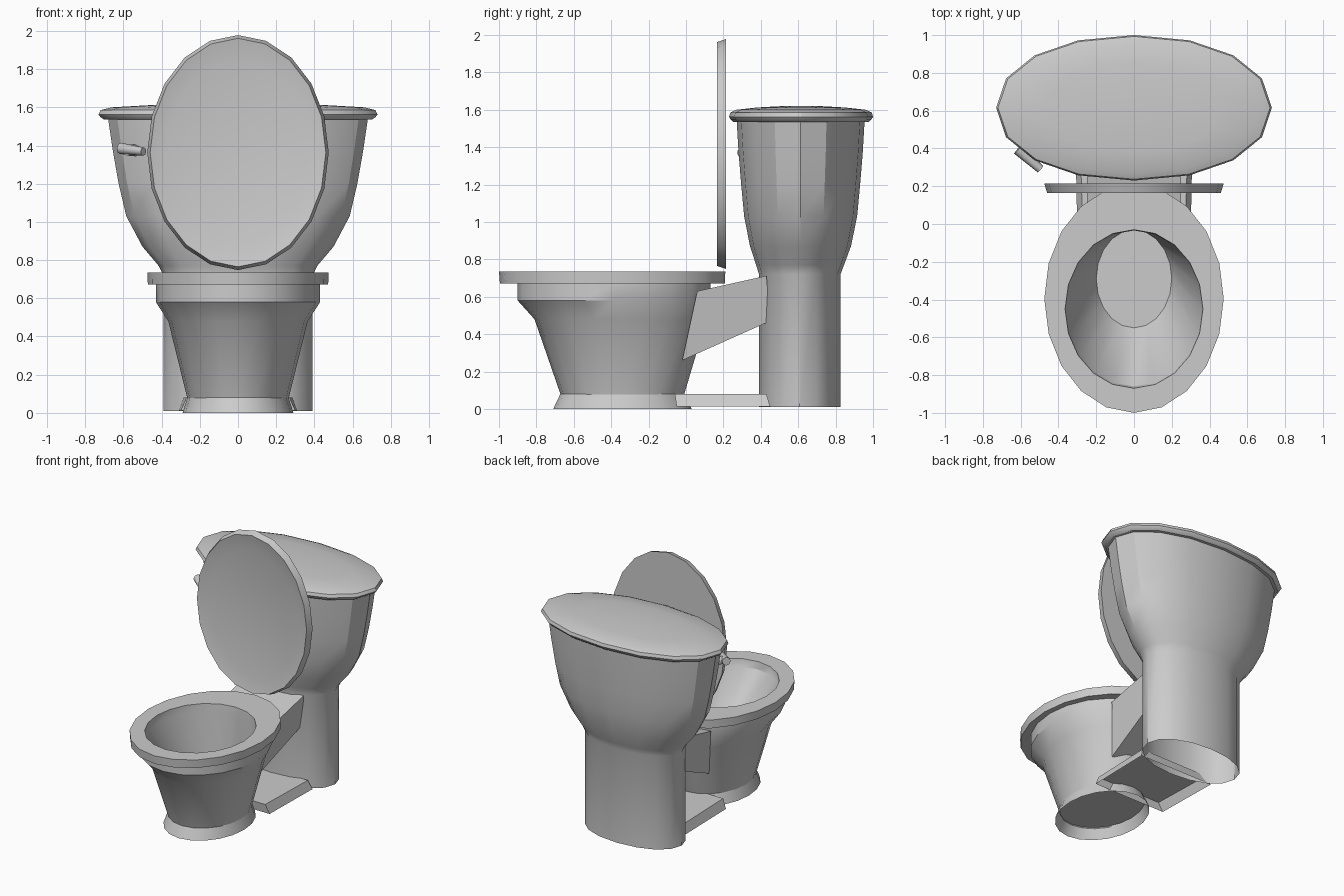
import bpy, bmesh, math
from mathutils import Vector

if "Cube" in bpy.data.objects:
    bpy.data.objects.remove(bpy.data.objects["Cube"])


def finish(bm, name, angle=32):
    bmesh.ops.recalc_face_normals(bm, faces=bm.faces)
    me = bpy.data.meshes.new(name)
    bm.to_mesh(me)
    bm.free()
    ob = bpy.data.objects.new(name, me)
    bpy.context.collection.objects.link(ob)
    bpy.ops.object.select_all(action='DESELECT')
    bpy.context.view_layer.objects.active = ob
    ob.select_set(True)
    bpy.ops.object.shade_smooth_by_angle(angle=math.radians(angle))
    return ob


def loft(name, rings, n, p=2.0, axis='z', cap_start=False, cap_end=False):
    """Skin oval rings (height, half_width, half_depth, centre) along z or y."""
    bm = bmesh.new()
    loops = []
    for h, a, b, c in rings:
        loop = []
        for i in range(n):
            t = 2 * math.pi * i / n
            u, v = (math.copysign(abs(f) ** (2 / p), f) if abs(f) > 1e-6 else 0
                    for f in (math.cos(t), math.sin(t)))
            co = (a * u, c + b * v, h) if axis == 'z' else (a * u, h, c + b * v)
            loop.append(bm.verts.new(co))
        loops.append(loop)
    for lo, hi in zip(loops, loops[1:]):
        for i in range(n):
            j = (i + 1) % n
            bm.faces.new((lo[i], lo[j], hi[j], hi[i]))
    if cap_start:
        bm.faces.new(loops[0])
    if cap_end:
        bm.faces.new(loops[-1])
    return finish(bm, name)


def prism(name, section, skip=()):
    """Symmetric solid from a side outline of (y, z, half_width)."""
    bm = bmesh.new()
    left = [bm.verts.new((-w, y, z)) for y, z, w in section]
    right = [bm.verts.new((w, y, z)) for y, z, w in section]
    bm.faces.new(left)
    bm.faces.new(right)
    n = len(section)
    for i in range(n):
        if i not in skip:
            j = (i + 1) % n
            bm.faces.new((left[i], left[j], right[j], right[i]))
    return finish(bm, name, 20)


def rod(name, p0, p1, r0, r1, n=8):
    bm = bmesh.new()
    d = Vector(p1) - Vector(p0)
    bmesh.ops.create_cone(bm, cap_ends=True, segments=n, radius1=r0, radius2=r1, depth=d.length)
    rot = d.to_track_quat('Z', 'Y').to_matrix()
    for v in bm.verts:
        v.co = rot @ v.co + (Vector(p0) + Vector(p1)) / 2
    return finish(bm, name, 50)


# Pedestal column flaring into the water tank, open underneath
loft("tank", [
    (0.01, .39, .218, .608), (0.72, .39, .218, .608), (0.77, .415, .235, .61),
    (0.87, .50, .27, .612), (1.03, .585, .302, .613), (1.20, .625, .318, .613),
    (1.37, .655, .332, .613), (1.54, .68, .342, .613)], 16, p=2.12, cap_end=True)

# Domed tank lid
loft("tank_lid", [
    (1.535, .66, .34, .615), (1.535, .70, .362, .615), (1.548, .72, .377, .615),
    (1.562, .73, .385, .615), (1.585, .72, .378, .615), (1.60, .66, .345, .615),
    (1.612, .45, .235, .615), (1.62, .18, .09, .615)], 16, p=2.12,
    cap_start=True, cap_end=True)

# Bowl: outer wall, band, overhanging rim and hollow inside
loft("bowl", [
    (0.07, .264, .328, -.34), (0.48, .365, .46, -.35), (0.58, .43, .515, -.385),
    (0.672, .43, .515, -.385), (0.672, .472, .602, -.393), (0.735, .475, .605, -.395),
    (0.735, .365, .42, -.45), (0.68, .36, .413, -.447), (0.35, .20, .26, -.29)],
    20, cap_end=True)

# Flared foot ring, open underneath
loft("bowl_foot", [(0.0, .29, .37, -.34), (0.08, .265, .332, -.34)], 20, cap_end=True)

# Neck joining bowl to column
prism("neck", [(-.02, .26, .18), (.06, .63, .25), (.43, .712, .25), (.45, .47, .22)])

# Low plate between foot and column, open underneath
prism("base_plate", [(-.06, .08, .27), (-.05, .012, .30), (.45, .012, .31), (.43, .08, .285)],
      skip=(1,))

# Raised seat cover with a dished front
loft("seat_cover", [
    (.215, .475, .615, 1.363), (.165, .46, .598, 1.363), (.19, .375, .475, 1.363)],
    20, axis='y', cap_start=True, cap_end=True)

# Flush handle: stem and lever
rod("handle_stem", (-.53, .44, 1.375), (-.58, .35, 1.375), .032, .028)
rod("handle_lever", (-.615, .395, 1.385), (-.495, .29, 1.368), .03, .022)
